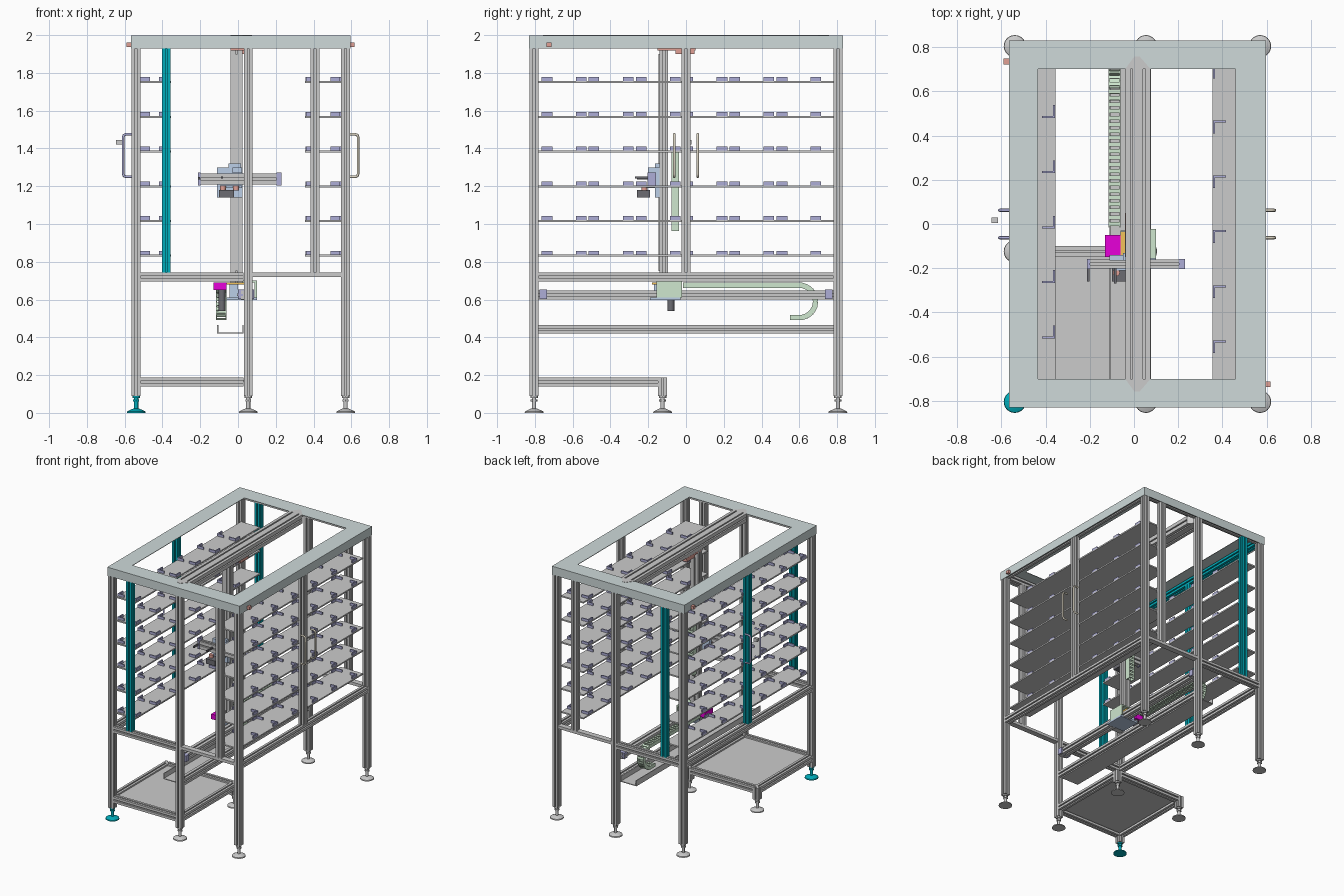
import bpy, bmesh, math
from mathutils import Matrix, Vector

if "Cube" in bpy.data.objects:
    bpy.data.objects.remove(bpy.data.objects["Cube"])


def material(name, r, g, b):
    m = bpy.data.materials.new(name)
    m.diffuse_color = (r, g, b, 1)
    m.use_nodes = True
    m.node_tree.nodes["Principled BSDF"].inputs["Base Color"].default_value = m.diffuse_color
    return m


TEAL = material("teal", 0.0, 0.42, 0.5)
COVER = material("pale_cover", 0.62, 0.7, 0.7)
LILAC = material("lilac", 0.42, 0.42, 0.68)
GREEN = material("pale_green", 0.62, 0.8, 0.62)
BLUE = material("pale_blue", 0.5, 0.62, 0.8)
MAGENTA = material("magenta", 0.8, 0.0, 0.7)
ORANGE = material("orange", 0.9, 0.55, 0.1)
BEIGE = material("beige", 0.75, 0.7, 0.58)
RED = material("soft_red", 0.75, 0.35, 0.3)
DARK = material("dark_grey", 0.15, 0.15, 0.17)


def finish(name, bm, mat=None):
    bmesh.ops.recalc_face_normals(bm, faces=bm.faces[:])
    me = bpy.data.meshes.new(name)
    bm.to_mesh(me)
    bm.free()
    ob = bpy.data.objects.new(name, me)
    bpy.context.collection.objects.link(ob)
    if mat:
        me.materials.append(mat)
    return ob


def add_box(bm, x0, x1, y0, y1, z0, z1, m=Matrix()):
    t = Matrix.Translation(((x0 + x1) / 2, (y0 + y1) / 2, (z0 + z1) / 2))
    s = Matrix.Diagonal((x1 - x0, y1 - y0, z1 - z0, 1))
    bmesh.ops.create_cube(bm, size=1, matrix=m @ t @ s)


def boxes(name, items, mat=None):
    bm = bmesh.new()
    for b in items:
        add_box(bm, *b)
    return finish(name, bm, mat)


def prism(name, pts, lo, hi, place, mat=None):
    bm = bmesh.new()
    f = bm.faces.new([bm.verts.new(place(u, v, lo)) for u, v in pts])
    r = bmesh.ops.extrude_face_region(bm, geom=[f])
    d = Vector(place(0, 0, hi)) - Vector(place(0, 0, lo))
    bmesh.ops.translate(bm, vec=d, verts=[g for g in r["geom"] if isinstance(g, bmesh.types.BMVert)])
    return finish(name, bm, mat)


PLACE = {"x": lambda u, v, s: (s, u, v), "y": lambda u, v, s: (u, s, v), "z": lambda u, v, s: (u, v, s)}


def rail(name, axis, u, v, lo, hi, w=0.047, h=0.047, mat=None):
    """Slotted aluminium bar: a rectangle with a groove in every side."""
    a, b, g, d = w / 2, h / 2, 0.005, 0.012
    pts = []
    for sx, sy, swap in ((-1, -1, 0), (1, -1, 1), (1, 1, 0), (-1, 1, 1)):
        pts.append((sx * a, sy * b))
        if not swap:
            pts += [(sx * g, sy * b), (sx * g, sy * (b - d)), (-sx * g, sy * (b - d)), (-sx * g, sy * b)]
        else:
            pts += [(sx * a, sy * g), (sx * (a - d), sy * g), (sx * (a - d), -sy * g), (sx * a, -sy * g)]
    return prism(name, [(u + p, v + q) for p, q in pts], lo, hi, PLACE[axis], mat)


def lathe(name, x, y, parts, mat=None):
    """Stack of cones: (radius low, radius high, z low, z high, sides)."""
    bm = bmesh.new()
    for r1, r2, z0, z1, n in parts:
        bmesh.ops.create_cone(bm, cap_ends=True, segments=n, radius1=r1, radius2=r2, depth=z1 - z0,
                              matrix=Matrix.Translation((x, y, (z0 + z1) / 2)))
    ob = finish(name, bm, mat)
    for p in ob.data.polygons:
        p.use_smooth = len(p.vertices) == 4
    ob.data.set_sharp_from_angle(angle=math.radians(35))
    return ob


# Uprights: corners, front/back middle, inner shelf columns, side middles
XL, XM, XR, Y = -0.539, 0.054, 0.570, 0.804
for y in (-Y, Y):
    for x in (XL, XM, XR):
        rail("upright", "z", x, y, 0.09, 1.985)
    rail("shelf_column_left", "z", -0.38, y, 0.743, 1.94, mat=TEAL)
    rail("shelf_column_right", "z", 0.407, y, 0.743, 1.94)
rail("side_column_left", "z", XL, 0, 0.743, 1.94, mat=TEAL)
rail("side_column_right", "z", XR, 0, 0.743, 1.94)

# Levelling feet
for x, y in [(a, b) for a in (XL, XM, XR) for b in (-Y, Y)] + [(XL, -0.124), (XM, -0.124)]:
    lathe("levelling_foot", x, y, [(0.05, 0.048, 0, 0.008, 32), (0.048, 0.018, 0.008, 0.022, 32),
          (0.011, 0.011, 0.02, 0.095, 16), (0.018, 0.018, 0.06, 0.072, 6), (0.02, 0.02, 0.08, 0.09, 16)],
          TEAL if (x == XL and y == -Y) else None)

# Horizontal frame bars at waist and top
for y in (-Y, Y):
    rail("waist_bar", "x", y, 0.719, -0.515, 0.03)
    boxes("waist_bar_thin", [(0.078, 0.546, y - 0.022, y + 0.022, 0.72, 0.743)])
    rail("top_bar", "x", y, 1.962, -0.515, 0.546)
rail("waist_side_bar_left", "y", XL, 0.719, -0.78, 0.78)
rail("waist_side_bar_right", "y", XR, 0.719, -0.78, 0.78)
rail("top_side_bar_left", "y", XL, 1.962, -0.78, 0.78, mat=TEAL)
rail("top_side_bar_right", "y", XR, 1.962, -0.78, 0.78)

# Top cover: flat ring with a skirt
X0, X1, Y1, T = -0.566, 0.596, 0.83, 0.004
boxes("top_cover", [
    (X0, -0.435, -Y1, Y1, 1.994, 1.998), (0.46, X1, -Y1, Y1, 1.994, 1.998),
    (-0.435, 0.46, 0.7, Y1, 1.994, 1.998), (-0.435, 0.46, -Y1, -0.7, 1.994, 1.998),
    (X0, X0 + T, -Y1, Y1, 1.93, 1.994), (X1 - T, X1, -Y1, Y1, 1.93, 1.994),
    (X0 + T, X1 - T, -Y1, T - Y1, 1.93, 1.994), (X0 + T, X1 - T, Y1 - T, Y1, 1.93, 1.994)], COVER)

# Central overhead beam with pointed ends
for x in (-0.011, 0.046):
    rail("overhead_beam", "y", x, 1.966, -0.7, 0.7, w=0.057, h=0.068)
for s in (-1, 1):
    prism("overhead_beam_tip", [(-0.04, s * 0.7), (0.075, s * 0.7), (0.025, s * 0.758), (0.002, s * 0.758)],
          1.932, 2.0, PLACE["z"])

# Shelves and the L-shaped locating clips
left_y = [-0.765, -0.517, -0.266, -0.02, 0.23, 0.48]
right_y = [0.715, 0.467, 0.219, -0.028, -0.277, -0.526]
for z in (0.833, 1.017, 1.2, 1.385, 1.567, 1.752):
    boxes("shelf_left", [(-0.52, -0.355, -0.78, 0.78, z - 0.006, z + 0.005)])
    boxes("shelf_right", [(0.355, 0.55, -0.78, 0.78, z - 0.006, z + 0.005)])
    clips = []
    zz = (z + 0.005, z + 0.025)
    for y in left_y:
        clips += [(-0.417, -0.366, y, y + 0.009, *zz), (-0.366, -0.357, y, y + 0.057, *zz),
                  (-0.511, -0.465, y, y + 0.009, *zz), (-0.52, -0.511, y, y + 0.057, *zz)]
    for y in right_y:
        clips += [(0.366, 0.417, y - 0.009, y, *zz), (0.357, 0.366, y - 0.057, y, *zz),
                  (0.49, 0.535, y - 0.009, y, *zz), (0.535, 0.544, y - 0.057, y, *zz)]
    boxes("shelf_clips", clips, LILAC)

# Base tray in the front-left corner
for y in (-Y, -0.124):
    rail("tray_bar", "x", y, 0.163, -0.515, 0.03)
for x in (XL, XM):
    rail("tray_side_bar", "y", x, 0.163, -0.78, -0.148)
    rail("tray_leg", "z", x, -0.124, 0.09, 0.187)
boxes("tray_plate", [(-0.52, 0.035, -0.785, -0.143, 0.165, 0.175)])

# Lower travel rails and the chain trough
rail("travel_rail", "y", 0.045, 0.625, -0.78, 0.78, w=0.06, h=0.048)
boxes("rail_guide", [(-0.005, 0.015, -0.77, 0.77, 0.618, 0.632)])
boxes("rail_end_block", [(0.0, 0.085, s * 0.755 - 0.02, s * 0.755 + 0.02, 0.603, 0.652) for s in (-1, 1)], LILAC)
boxes("chain_trough", [(-0.11, 0.03, -0.78, 0.78, 0.42, 0.426), (-0.11, -0.104, -0.78, 0.78, 0.426, 0.465),
                       (0.024, 0.03, -0.78, 0.78, 0.426, 0.465)])
rail("lower_beam", "y", XM, 0.443, -0.78, 0.78)


def chain(name, path, pitch, width, high):
    """Cable chain: path(s) gives (x, y, z, tilt) or None at the end."""
    bm = bmesh.new()
    s, p = 0, path(0)
    while p:
        m = Matrix.Translation(p[:3]) @ Matrix.Rotation(p[3], 4, "X")
        w, h, q = width / 2, high / 2, pitch / 2
        for k in (-1, 1):
            add_box(bm, k * w - 0.003, k * w + 0.003, -q * 1.1, q * 1.1, -h, h, m)
            add_box(bm, -w, w, -q * 0.6, q * 0.6, k * h * 0.85 - 0.002, k * h * 0.85 + 0.002, m)
        s += pitch
        p = path(s)
    return finish(name, bm, GREEN)


def travel_path(s):
    r, straight = 0.085, 0.6
    if s < straight:
        return (-0.088, s, 0.675, 0)
    a = (s - straight) / r
    if a < math.pi:
        return (-0.088, 0.6 + r * math.sin(a), 0.59 + r * math.cos(a), -a)
    rest = s - straight - math.pi * r
    return (-0.088, 0.6 - rest, 0.505, 0) if rest < 0.04 else None


chain("travel_chain", travel_path, 0.03, 0.05, 0.028)
chain("lift_chain", lambda s: (-0.01, -0.057, 0.98 + s, math.pi / 2) if s < 0.4 else None, 0.03, 0.045, 0.042)

# Travelling carriage under the lift column
boxes("carriage_plate", [(-0.06, 0.1, -0.19, -0.03, 0.598, 0.612), (-0.045, 0.0, -0.17, -0.05, 0.612, 0.68)], BLUE)
boxes("carriage_top", [(0.025, 0.1, -0.155, -0.022, 0.69, 0.7), (0.088, 0.1, -0.155, -0.022, 0.612, 0.69)], GREEN)
boxes("carriage_bracket", [(-0.06, 0.04, -0.18, -0.035, 0.68, 0.69)], ORANGE)
boxes("chain_bracket", [(-0.13, -0.06, -0.15, -0.05, 0.65, 0.69)], MAGENTA)
lathe("carriage_motor", -0.085, -0.08, [(0.018, 0.018, 0.54, 0.65, 20)], DARK)

# Lift column with guide and upper bracket
rail("lift_column", "z", -0.008, -0.117, 0.69, 1.932, w=0.066, h=0.045)
boxes("lift_guide", [(-0.015, 0.0, -0.146, -0.137, 0.75, 1.9)])
boxes("upper_guide_bracket", [(-0.04, 0.06, -0.15, 0.05, 1.918, 1.932), (-0.04, 0.06, -0.055, 0.045, 1.9, 1.918)], RED)

# Lift carriage and cross arm
boxes("lift_carriage", [(-0.11, 0.025, -0.165, -0.14, 1.14, 1.3), (-0.05, 0.015, -0.165, -0.13, 1.2, 1.32),
                        (-0.09, 0.02, -0.21, -0.165, 1.19, 1.205), (-0.03, 0.02, -0.2, -0.165, 1.27, 1.3)], BLUE)
rail("cross_arm", "x", -0.181, 1.238, -0.2, 0.205, w=0.04, h=0.06)
boxes("cross_arm_cap", [(0.203, 0.23, -0.204, -0.158, 1.205, 1.272), (-0.212, -0.198, -0.204, -0.158, 1.205, 1.272)], LILAC)
boxes("gripper", [(-0.1, -0.02, -0.26, -0.19, 1.14, 1.18), (-0.212, -0.202, -0.26, -0.2, 1.235, 1.25),
                  (-0.09, -0.08, -0.27, -0.2, 1.24, 1.252)], DARK)
for x in (-0.08, -0.01):
    lathe("gripper_roller", x, -0.22, [(0.016, 0.016, 1.178, 1.205, 16)], RED)

# Bent-rod handles on both sides
for s, xf, xo, mat in ((-1, -0.562, -0.608, LILAC), (1, 0.594, 0.636, BEIGE)):
    for y in (-0.062, 0.062):
        c = bpy.data.curves.new("handle", "CURVE")
        c.dimensions, c.bevel_depth, c.bevel_resolution = "3D", 0.007, 2
        c.use_fill_caps = True
        sp = c.splines.new("POLY")
        pts = [(xf, 1.25), (xo - s * 0.015, 1.25), (xo - s * 0.004, 1.254), (xo, 1.265),
               (xo, 1.46), (xo - s * 0.004, 1.471), (xo - s * 0.015, 1.475), (xf, 1.475)]
        sp.points.add(len(pts) - 1)
        for p, (x, z) in zip(sp.points, pts):
            p.co = (x, y, z, 1)
        ob = bpy.data.objects.new("handle", c)
        bpy.context.collection.objects.link(ob)
        c.materials.append(mat)
boxes("door_latch", [(-0.645, -0.615, 0.005, 0.03, 1.42, 1.445)])

# Small push buttons on the cover
boxes("cover_button", [(-0.59, -0.566, 0.722, 0.748, 1.938, 1.962), (0.596, 0.618, -0.738, -0.712, 1.938, 1.962)], RED)
